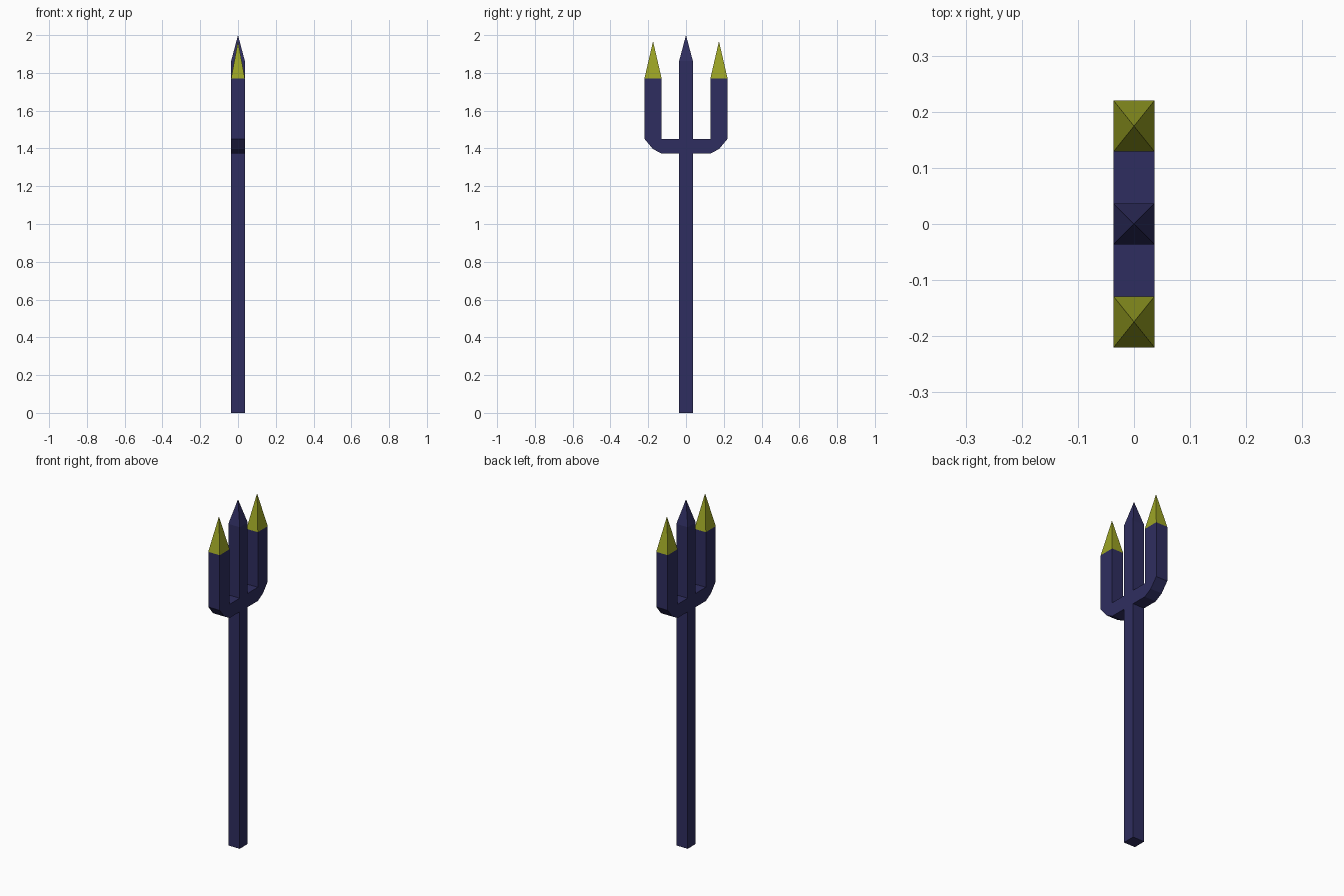
import bpy, bmesh

if "Cube" in bpy.data.objects:
    bpy.data.objects.remove(bpy.data.objects["Cube"])

H = 0.0365                    # half thickness of shaft and prongs
IN, OUT = 0.129, 0.22         # inner and outer edge of the side prongs
BAR_LO, BAR_HI = 1.372, 1.451  # crossbar height range
NECK = 1.77                   # where the coloured tips begin


def material(name, rgb):
    m = bpy.data.materials.new(name)
    m.diffuse_color = (*rgb, 1)
    m.use_nodes = True
    m.node_tree.nodes["Principled BSDF"].inputs["Base Color"].default_value = m.diffuse_color
    return m


navy = material("navy", (0.028, 0.027, 0.116))
olive = material("olive_yellow", (0.33, 0.37, 0.018))


def finish(bm, name, mat):
    bmesh.ops.recalc_face_normals(bm, faces=bm.faces)
    me = bpy.data.meshes.new(name)
    bm.to_mesh(me)
    bm.free()
    me.materials.append(mat)
    bpy.context.collection.objects.link(bpy.data.objects.new(name, me))


def ring(bm, y, half_y, z):
    return [bm.verts.new((sx * H, y + sy * half_y, z))
            for sx, sy in ((-1, -1), (1, -1), (1, 1), (-1, 1))]


def add_point(bm, base, y, z):
    apex = bm.verts.new((0, y, z))
    for i in range(4):
        bm.faces.new((base[i], base[(i + 1) % 4], apex))


# Shaft with the central point
bm = bmesh.new()
low, top = ring(bm, 0, H, 0), ring(bm, 0, H, 1.862)
bm.faces.new(low[::-1])
for i in range(4):
    j = (i + 1) % 4
    bm.faces.new((low[i], low[j], top[j], top[i]))
add_point(bm, top, 0, 2.0)
finish(bm, "shaft", navy)

# Side prongs: half of the fork outline, extruded through the thickness
outline = [(H, BAR_LO), (IN, BAR_LO), (0.176, 1.398), (OUT, BAR_HI),
           (OUT, NECK), (IN, NECK), (IN, BAR_HI), (H, BAR_HI)]
for side, s in (("left", -1), ("right", 1)):
    bm = bmesh.new()
    face = bm.faces.new([bm.verts.new((-H, s * y, z)) for y, z in outline])
    ext = bmesh.ops.extrude_face_region(bm, geom=[face], use_keep_orig=True)
    moved = [v for v in ext["geom"] if isinstance(v, bmesh.types.BMVert)]
    bmesh.ops.translate(bm, verts=moved, vec=(2 * H, 0, 0))
    finish(bm, side + "_prong", navy)

    # Pyramid tip sitting on the prong
    bm = bmesh.new()
    mid = s * (IN + OUT) / 2
    add_point(bm, ring(bm, mid, (OUT - IN) / 2, NECK), mid, 1.968)
    finish(bm, side + "_tip", olive)
